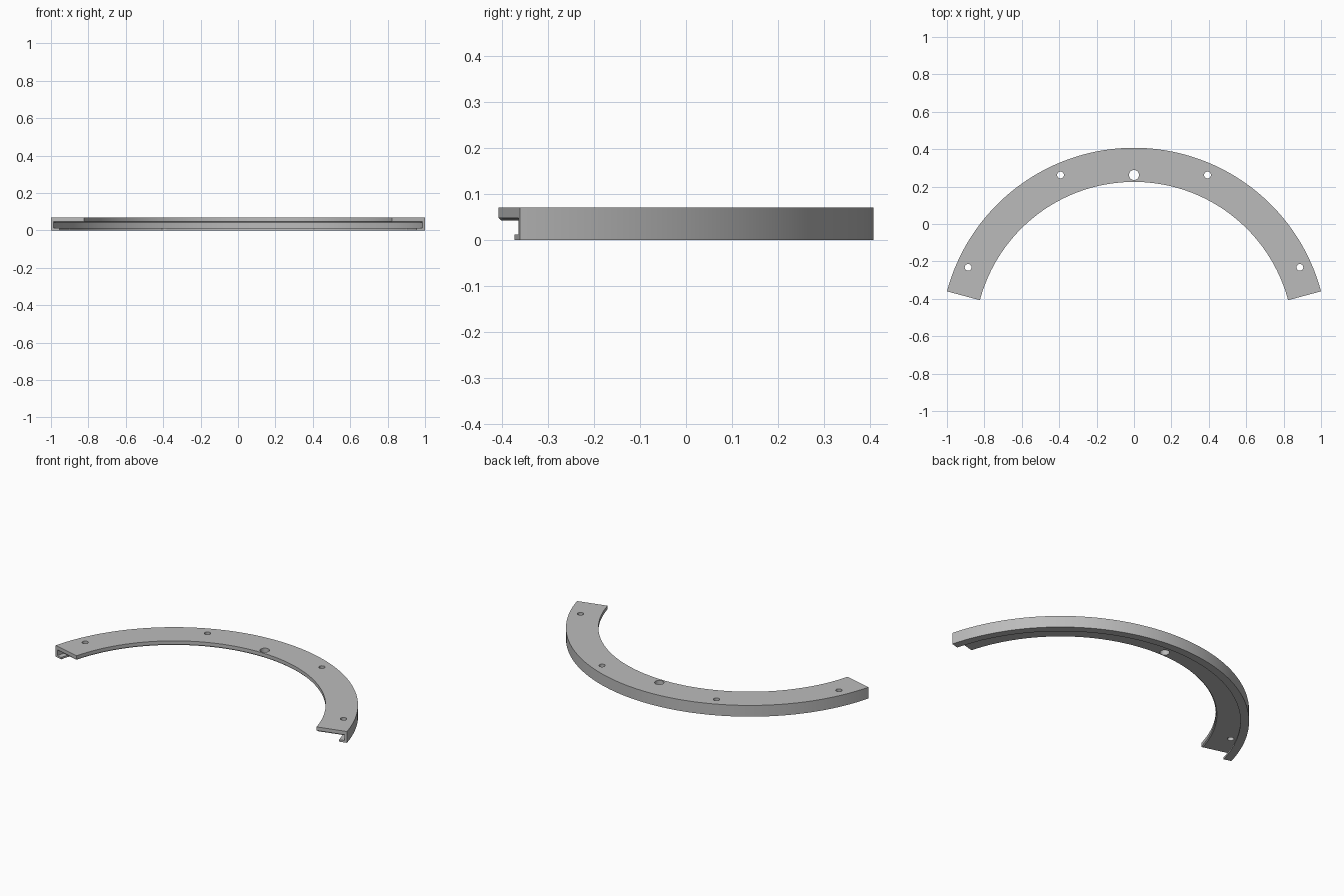
import bpy, bmesh, math

if "Cube" in bpy.data.objects:
    bpy.data.objects.remove(bpy.data.objects["Cube"])

# Main dimensions
CY = -0.628                      # arc centre on y
R_IN, R_OUT = 0.853, 1.0353      # plate radii
R_WALL, R_LIP = 1.02, 0.988      # inside of wall, tip of lip
TOP, UNDER, LIP = 0.07, 0.042, 0.012
CH = 0.006                       # edge chamfer under the plate
START, END, STEPS = math.radians(15), math.radians(165), 120

grey = bpy.data.materials.new("grey")
grey.use_nodes = True
colour = (0.5, 0.5, 0.5, 1)
grey.diffuse_color = colour
grey.node_tree.nodes["Principled BSDF"].inputs["Base Color"].default_value = colour


def section(under):
    """Cross-section of the rail as (radius, height)."""
    return [(R_IN, TOP), (R_OUT, TOP), (R_OUT, 0), (R_LIP, 0), (R_LIP, LIP),
            (R_WALL, LIP), (R_WALL, under), (R_IN + CH, under), (R_IN, UNDER + CH)]


def make_object(name, bm):
    bmesh.ops.recalc_face_normals(bm, faces=bm.faces)
    mesh = bpy.data.meshes.new(name)
    bm.to_mesh(mesh)
    bm.free()
    mesh.materials.append(grey)
    obj = bpy.data.objects.new(name, mesh)
    bpy.context.collection.objects.link(obj)
    return obj


# Curved rail: sections swept along the arc, chamfered under both ends
bm = bmesh.new()
angles = [START + (END - START) * i / STEPS for i in range(STEPS + 1)]
angles = [START] + [START + CH] + angles[1:-1] + [END - CH] + [END]
rings = []
for i, a in enumerate(angles):
    at_end = i in (0, len(angles) - 1)
    profile = section(UNDER + CH if at_end else UNDER)
    rings.append([bm.verts.new((r * math.cos(a), CY + r * math.sin(a), z))
                  for r, z in profile])
count = len(rings[0])
for a, b in zip(rings, rings[1:]):
    for k in range(count):
        n = (k + 1) % count
        bm.faces.new((a[k], a[n], b[n], b[k]))
bm.faces.new(rings[0])
bm.faces.new(rings[-1])
rail = make_object("curved_rail", bm)

# Screw holes and the larger middle hole
holes = [(0, 0.262, 0.027)]
for side in (-1, 1):
    holes += [(side * 0.393, 0.262, 0.018), (side * 0.887, -0.232, 0.018)]
bm = bmesh.new()
for x, y, r in holes:
    made = bmesh.ops.create_cone(bm, cap_ends=True, segments=32,
                                 radius1=r, radius2=r, depth=0.3)
    bmesh.ops.translate(bm, verts=made["verts"], vec=(x, y, 0.05))
cutter = make_object("hole_cutter", bm)
cutter.hide_render = True

cut = rail.modifiers.new("holes", "BOOLEAN")
cut.operation = "DIFFERENCE"
cut.solver = "EXACT"
cut.object = cutter
bpy.ops.object.select_all(action="DESELECT")
rail.select_set(True)
bpy.context.view_layer.objects.active = rail
bpy.ops.object.modifier_apply(modifier=cut.name)
bpy.data.objects.remove(cutter)
bpy.ops.object.shade_smooth_by_angle(angle=math.radians(30))
